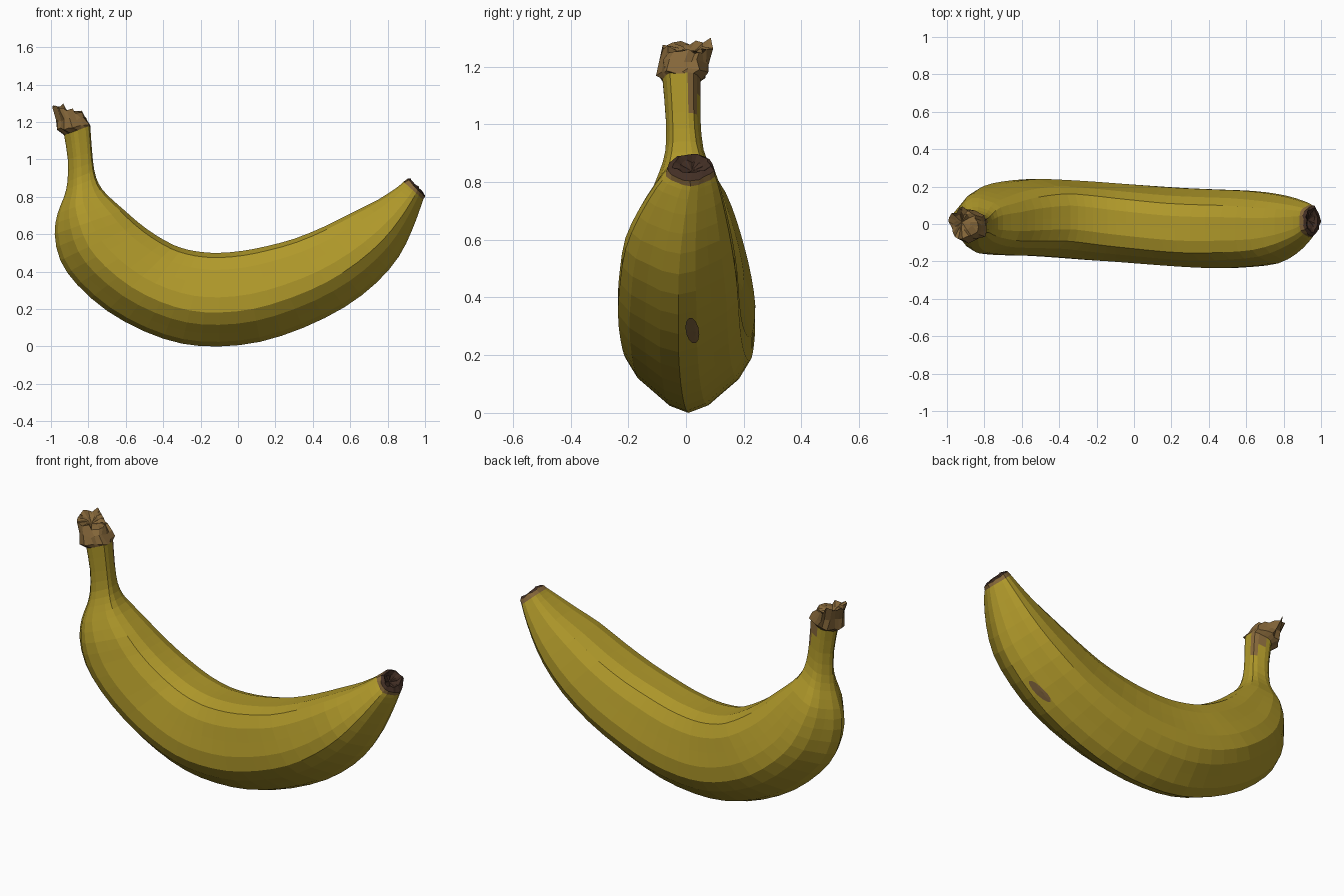
import bpy, bmesh, math, random
from mathutils import Vector
from mathutils.bvhtree import BVHTree

if "Cube" in bpy.data.objects:
    bpy.data.objects.remove(bpy.data.objects["Cube"])

random.seed(4)
SIDES = 20


def material(name, rgb):
    m = bpy.data.materials.new(name)
    m.diffuse_color = (*rgb, 1)
    m.use_nodes = True
    m.node_tree.nodes["Principled BSDF"].inputs["Base Color"].default_value = m.diffuse_color
    return m


YELLOW = material("ripe yellow", (0.43, 0.315, 0.023))
TAN = material("dry brown", (0.235, 0.135, 0.042))
DARK = material("dark brown", (0.055, 0.028, 0.018))
BRUISE = material("bruise brown", (0.19, 0.11, 0.04))


def ring(s, jitter=0.0):
    """Rounded five-sided section between an outer and an inner edge point."""
    xo, zo, xi, zi, hw, yc = s
    mid = Vector(((xo + xi) / 2, yc, (zo + zi) / 2))
    half = Vector(((xo - xi) / 2, 0, (zo - zi) / 2))
    pts = []
    for k in range(SIDES):
        a = 2 * math.pi * k / SIDES
        r = 1 + 0.05 * math.cos(5 * a)
        p = mid + half * (r * math.cos(a) - 0.05) + Vector((0, hw * r * math.sin(a), 0))
        pts.append(p + Vector([random.uniform(-jitter, jitter) for _ in range(3)]))
    return pts


def smooth_path(sections, steps):
    """Catmull-Rom interpolation of the section table."""
    out, n = [], len(sections)
    for i in range(n - 1):
        p = [sections[min(max(i + d, 0), n - 1)] for d in (-1, 0, 1, 2)]
        for j in range(steps):
            t = j / steps
            out.append([0.5 * (2 * b + (c - a) * t + (2 * a - 5 * b + 4 * c - d) * t * t
                               + (3 * b - a - 3 * c + d) * t ** 3) for a, b, c, d in zip(*p)])
    return out + [list(sections[-1])]


def loft(name, rings, mats, pick=None, tip=None):
    bm = bmesh.new()
    loops = [[bm.verts.new(p) for p in r] for r in rings]
    for i in range(len(loops) - 1):
        a, b = loops[i], loops[i + 1]
        for k in range(SIDES):
            q = (k + 1) % SIDES
            f = bm.faces.new((a[k], a[q], b[q], b[k]))
            f.material_index = pick(i, f.calc_center_median(), k) if pick else 0
    if tip:
        c = bm.verts.new(tip)
        for k in range(SIDES):
            f = bm.faces.new((loops[-1][k], loops[-1][(k + 1) % SIDES], c))
            f.material_index = len(mats) - 1
    bmesh.ops.recalc_face_normals(bm, faces=bm.faces)
    # open lofts: make sure the first wall face points away from the axis
    bm.faces.ensure_lookup_table()
    f = bm.faces[0]
    mid = sum(rings[0], Vector()) / SIDES
    if f.normal.dot(f.calc_center_median() - mid) < 0:
        bmesh.ops.reverse_faces(bm, faces=bm.faces)
    me = bpy.data.meshes.new(name)
    bm.to_mesh(me)
    tree = BVHTree.FromBMesh(bm)
    bm.free()
    for m in mats:
        me.materials.append(m)
    ob = bpy.data.objects.new(name, me)
    bpy.context.collection.objects.link(ob)
    return tree


# Peel: outer x, outer z, inner x, inner z, half width, y centre
peel = [
    (-.93, 1.13, -.79, 1.18, .066, -.015),
    (-.91, 1.00, -.78, 1.04, .060, -.010),
    (-.912, .88, -.768, .94, .066, -.005),
    (-.93, .80, -.745, .87, .092, 0),
    (-.965, .71, -.70, .81, .130, .008),
    (-.98, .60, -.61, .73, .163, .012),
    (-.95, .46, -.53, .66, .183, .022),
    (-.86, .33, -.44, .595, .197, .030),
    (-.70, .19, -.34, .54, .205, .035),
    (-.50, .08, -.26, .515, .208, .028),
    (-.30, .015, -.18, .503, .210, .018),
    (-.10, 0, -.10, .50, .210, .008),
    (.12, .025, .02, .51, .210, -.005),
    (.35, .10, .15, .535, .210, -.018),
    (.57, .21, .30, .575, .210, -.026),
    (.74, .34, .46, .64, .203, -.026),
    (.86, .48, .62, .72, .185, -.025),
    (.93, .62, .75, .785, .150, -.012),
    (.975, .74, .85, .85, .108, .006),
    (.99, .785, .885, .88, .085, .016),
]
tree = loft("peel", [ring(s) for s in smooth_path(peel, 2)], [YELLOW, TAN],
            lambda i, c, k: int(c.z > 1.07 and c.y > 0.0 and c.x > -.86))

# Torn stem end: flared ragged collar and broken top
stem_end = [
    (-.93, 1.13, -.79, 1.18, .066, -.015),
    (-.970, 1.155, -.788, 1.185, .085, -.010),
    (-.972, 1.21, -.815, 1.225, .080, -.008),
    (-.990, 1.285, -.840, 1.25, .078, .005),
    (-.960, 1.27, -.870, 1.25, .045, .010),
]
rings = [ring(s, 0 if i == 0 else 0.011) for i, s in enumerate(stem_end)]
rings[3][4] += Vector((0, .012, .035))
loft("stem_end", rings, [TAN], tip=(-.92, .01, 1.24))

# Blossom end: dry rim with a dark sunken middle
blossom = [
    (.99, .785, .885, .88, .085, .016),
    (.998, .805, .905, .892, .080, .018),
    (.985, .83, .922, .893, .062, .020),
    (.967, .825, .918, .872, .040, .020),
]
loft("blossom_end", [ring(s, 0 if i == 0 else 0.005) for i, s in enumerate(blossom)],
     [TAN, DARK], lambda i, c, k: int(i > 0), tip=(.93, .02, .838))

# Bruise: thin patch laid on the outer side of the peel
bm = bmesh.new()


def on_peel(y, z):
    hit, normal, _, _ = tree.ray_cast(Vector((3, y, z)), Vector((-1, 0, 0)))
    return bm.verts.new(hit + Vector((.005, 0, -.005)))


centre = on_peel(.022, .29)
inner, outer = [[on_peel(.022 + s * .024 * math.cos(a), .29 + s * (.043 * math.sin(a) - .012 * math.cos(a)))
                 for a in [2 * math.pi * k / 12 for k in range(12)]] for s in (.5, 1)]
for k in range(12):
    q = (k + 1) % 12
    bm.faces.new((centre, inner[k], inner[q]))
    bm.faces.new((inner[k], outer[k], outer[q], inner[q]))
me = bpy.data.meshes.new("bruise")
bm.to_mesh(me)
bm.free()
me.materials.append(BRUISE)
bpy.context.collection.objects.link(bpy.data.objects.new("bruise", me))
